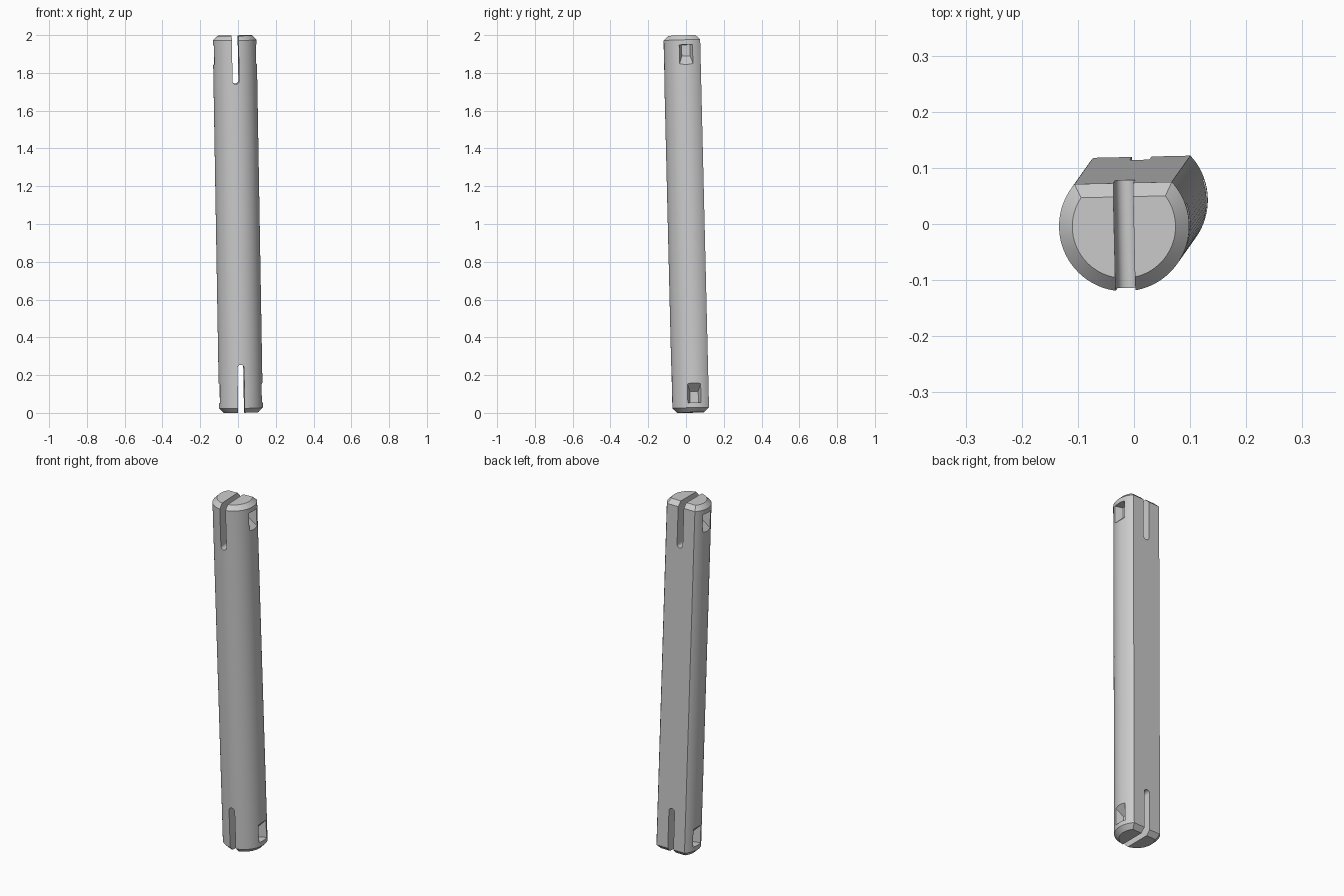
import bpy, bmesh, math
from mathutils import Vector, Matrix

default = bpy.data.objects.get("Cube")
if default:
    bpy.data.objects.remove(default, do_unlink=True)

RADIUS, FLAT, HALF, CHAMFER = 0.116, 0.077, 0.998, 0.024
SLOT_HALF, SLOT_DEPTH = 0.0175, 0.255

grey = bpy.data.materials.new("plain grey")
grey.use_nodes = True
colour = (0.6, 0.6, 0.6, 1)
grey.diffuse_color = colour
grey.node_tree.nodes["Principled BSDF"].inputs["Base Color"].default_value = colour


def make_object(name, bm):
    bmesh.ops.recalc_face_normals(bm, faces=bm.faces)
    mesh = bpy.data.meshes.new(name)
    bm.to_mesh(mesh)
    bm.free()
    mesh.materials.append(grey)
    obj = bpy.data.objects.new(name, mesh)
    bpy.context.collection.objects.link(obj)
    return obj


def hull(name, points):
    bm = bmesh.new()
    for p in points:
        bm.verts.new(p)
    bmesh.ops.convex_hull(bm, input=bm.verts)
    bmesh.ops.dissolve_limit(bm, angle_limit=0.01, verts=bm.verts, edges=bm.edges)
    return make_object(name, bm)


def d_ring(bm, inset, z, steps=64):
    # round section with one flat on the back
    r, flat = RADIUS - inset, FLAT - inset
    start = math.pi - math.asin(flat / r)
    sweep = math.pi + 2 * math.asin(flat / r)
    angles = [start + sweep * i / steps for i in range(steps + 1)]
    return [bm.verts.new((r * math.cos(a), r * math.sin(a), z)) for a in angles]


# Pin body with chamfered ends
bm = bmesh.new()
rings = [d_ring(bm, CHAMFER, -HALF), d_ring(bm, 0, CHAMFER - HALF),
         d_ring(bm, 0, HALF - CHAMFER), d_ring(bm, CHAMFER, HALF)]
for low, high in zip(rings, rings[1:]):
    for i in range(len(low)):
        j = (i + 1) % len(low)
        bm.faces.new((low[i], low[j], high[j], high[i]))
bm.faces.new(rings[0])
bm.faces.new(rings[-1])
pin = make_object("locking_pin", bm)

cutters = []
for end in (1, -1):
    # Round-ended slot splitting the tip from front to back
    centre = HALF - SLOT_DEPTH + SLOT_HALF
    outline = [(-SLOT_HALF, HALF + 0.1), (SLOT_HALF, HALF + 0.1)]
    outline += [(SLOT_HALF * math.cos(a), centre - SLOT_HALF * math.sin(a))
                for a in (math.pi * i / 16 for i in range(17))]
    cutters.append(hull("slot_cutter", [(x, y, end * z) for x, z in outline for y in (-0.2, 0.2)]))

    # Tapered pocket on each side, with a ramp toward the middle
    for side in (1, -1):
        points = []
        for x, width, ramp in ((0.131, 0.042, 0.17), (0.071, 0.022, 0.11)):
            for y in (-width, width):
                for depth in (0.05, ramp):
                    points.append((side * x, y, end * (HALF - depth)))
        cutters.append(hull("pocket_cutter", points))

bpy.context.view_layer.objects.active = pin
for cutter in cutters:
    cutter.hide_render = True
    mod = pin.modifiers.new("cut", "BOOLEAN")
    mod.operation, mod.solver, mod.object = "DIFFERENCE", "EXACT", cutter
    bpy.ops.object.modifier_apply(modifier=mod.name)
    bpy.data.objects.remove(cutter, do_unlink=True)

# Smooth the round side, keep the edges sharp
bpy.ops.object.select_all(action="DESELECT")
pin.select_set(True)
bpy.ops.object.shade_smooth_by_angle(angle=math.radians(30))

# Slight lean of the whole pin
axis = Vector((-0.034, -0.048, 1.996))
lean = Vector((0, 0, 1)).rotation_difference(axis).to_matrix().to_4x4()
place = Matrix.Translation((-0.001, 0.0195, 1.0))
pin.data.transform(place @ lean @ Matrix.Rotation(math.radians(1.3), 4, "Z"))
